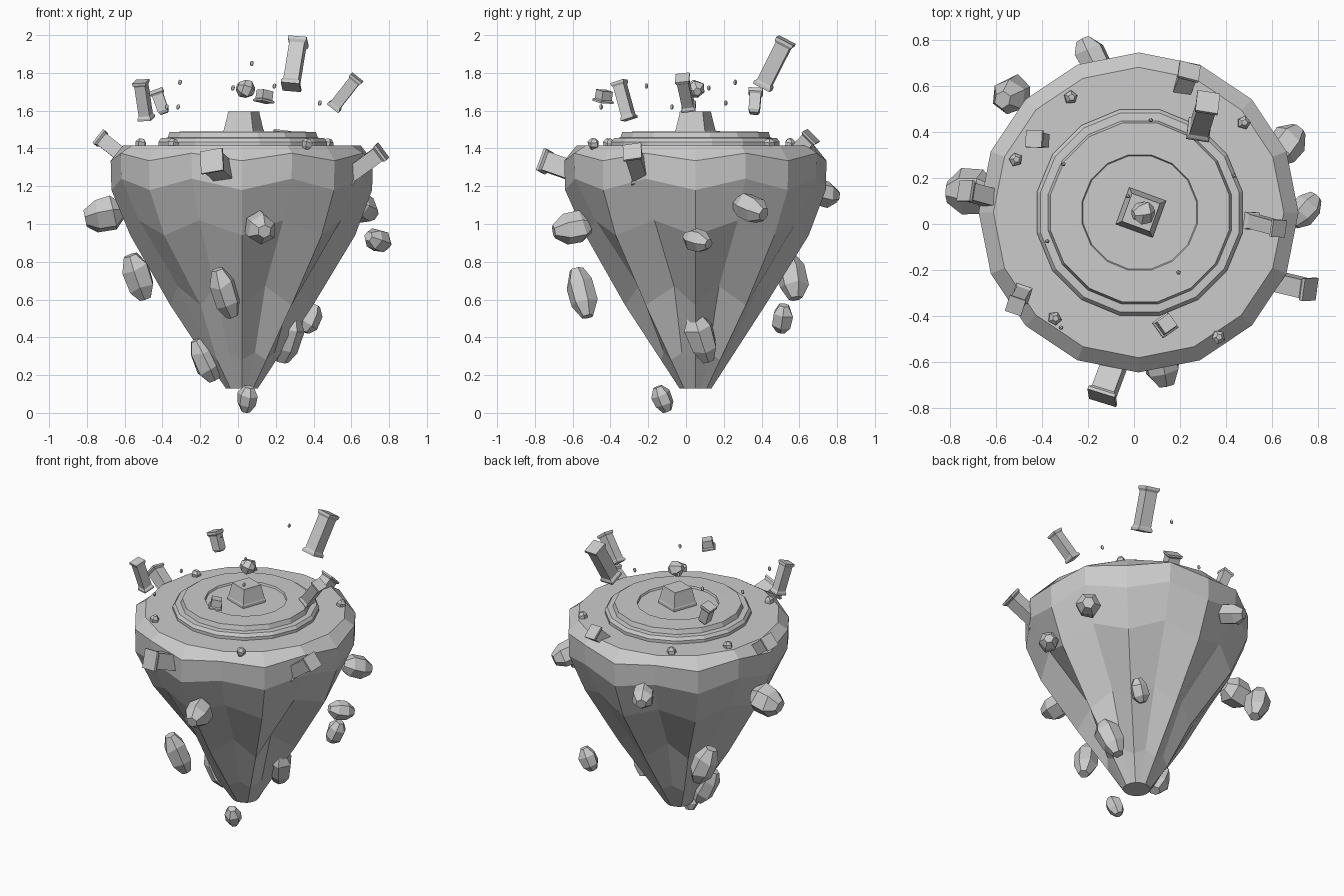
import bpy, math, random
from mathutils import Vector

random.seed(4)
CX, CY = 0.02, 0.05


def mesh_object(name, verts, faces):
    mesh = bpy.data.meshes.new(name)
    mesh.from_pydata(verts, [], faces)
    mesh.update()
    obj = bpy.data.objects.new(name, mesh)
    bpy.context.collection.objects.link(obj)
    return obj


def skin(rings, n):
    """Faces joining stacked rings of n points, capped at both ends."""
    faces = [tuple(reversed(range(n)))]
    for r in range(rings - 1):
        for i in range(n):
            j = (i + 1) % n
            faces.append((r * n + i, r * n + j, (r + 1) * n + j, (r + 1) * n + i))
    faces.append(tuple(range((rings - 1) * n, rings * n)))
    return faces


def spun(name, p0, p1, radius, profile, n, twist=0.0, jitter=0.0):
    """Sweep a (fraction, relative radius) profile along the line p0-p1."""
    p0, p1 = Vector(p0), Vector(p1)
    axis = p1 - p0
    q = axis.to_track_quat('Z', 'Y')
    verts = []
    for t, r in profile:
        for i in range(n):
            a = twist + math.tau * i / n
            k = radius * r * (1 + random.uniform(-jitter, jitter))
            dt = random.uniform(-jitter, jitter) * 0.5 * axis.length
            dt = dt if 0 < t < 1 else 0
            off = Vector((k * math.cos(a), k * math.sin(a), t * axis.length + dt))
            verts.append(p0 + q @ off)
    return mesh_object(name, verts, skin(len(profile), n))


# floating island body: faceted tapering rock with gouges in the lower half
N = 16
levels = [(0.13, 0.085, 0), (0.30, 0.185, 0.02), (0.62, 0.365, 0.05), (0.98, 0.59, 0.04),
          (1.21, 0.69, 0.03), (1.355, 0.694, 0.02), (1.415, 0.63, 0)]
gouges = {1: 0.88, 5: 0.86, 6: 0.9, 10: 0.84, 13: 0.9, 15: 0.82}
verts = []
for k, (z, r, dz) in enumerate(levels):
    for i in range(N):
        a = math.tau * i / N
        f = gouges.get(i, 1.02) if k == 2 else 1.0
        if k == 3 and i in gouges:
            f = 0.98
        if k in (1, 2, 3):
            f *= random.uniform(0.98, 1.02)
        zz = z + (dz if i % 2 else -dz)
        verts.append((CX + r * f * math.cos(a), CY + r * f * math.sin(a), zz))
mesh_object("island", verts, skin(len(levels), N))

# stepped round platform with shallow centre recess
steps = [(1.39, 0.455), (1.435, 0.455), (1.455, 0.44), (1.457, 0.405),
         (1.488, 0.395), (1.489, 0.255), (1.477, 0.25)]
verts = [(CX + 0.005 + r * math.cos(math.tau * (i + 0.5) / N),
          CY + r * math.sin(math.tau * (i + 0.5) / N), z)
         for z, r in steps for i in range(N)]
mesh_object("platform", verts, skin(len(steps), N))

# square pedestal in the middle
spun("pedestal", (0.03, 0.05, 1.46), (0.03, 0.05, 1.595), 0.12,
     [(0, 1), (0.25, 1), (0.3, 0.96), (0.9, 0.78), (1, 0.76)], 4, math.radians(25))

# columns: square shafts with caps, whole ones floating or stuck in the rim
whole = [(0, 1), (0.06, 1), (0.11, 0.82), (0.89, 0.82), (0.94, 1), (1, 1)]
broken = [(0, 0.55), (0.12, 0.78), (0.78, 0.8), (0.86, 1), (1, 1)]
columns = [
    ("column_tall", (0.28, 0.405, 1.725), (0.32, 0.53, 1.972), 0.07, whole),
    ("column_left", (-0.485, -0.30, 1.555), (-0.515, -0.355, 1.755), 0.052, whole),
    ("column_broken", (-0.39, 0.36, 1.585), (-0.435, 0.37, 1.71), 0.053, broken),
    ("column_right", (0.505, 0.015, 1.615), (0.63, -0.02, 1.775), 0.053, whole),
    ("column_stub", (0.145, -0.43, 1.715), (0.135, -0.44, 1.645), 0.058, broken[1:]),
    ("column_rim_left", (-0.57, 0.10, 1.33), (-0.735, 0.145, 1.46), 0.065, whole),
    ("column_rim_front", (-0.06, -0.54, 1.26), (-0.14, -0.755, 1.335), 0.088, whole),
    ("column_rim_back", (0.19, 0.54, 1.33), (0.24, 0.665, 1.465), 0.066, whole),
    ("column_rim_right", (0.58, -0.24, 1.25), (0.765, -0.285, 1.385), 0.07, whole),
]
for name, p0, p1, r, prof in columns:
    spun(name, p0, p1, r, prof, 4, math.radians(55))

# faceted rocks: (centre, half axis vector, radius)
rock = [(0, 0.45), (0.28, 0.95), (0.7, 1.0), (1, 0.47)]
rocks = [
    ((-0.71, 0.14, 1.05), (-0.10, 0, -0.02), 0.095),
    ((-0.53, 0.56, 0.72), (-0.04, -0.02, 0.115), 0.08),
    ((-0.07, -0.55, 0.635), (-0.04, -0.03, 0.125), 0.075),
    ((0.12, -0.60, 0.98), (0.02, -0.10, -0.02), 0.082),
    ((0.74, 0.06, 0.915), (0.05, 0.06, -0.02), 0.062),
    ((0.66, 0.34, 1.08), (0.055, 0.07, -0.03), 0.078),
    ((-0.18, 0.72, 1.165), (-0.04, 0.08, -0.02), 0.07),
    ((0.38, 0.51, 0.50), (0.03, 0.01, 0.07), 0.058),
    ((0.26, 0.08, 0.40), (0.03, -0.04, 0.125), 0.08),
    ((-0.175, 0.03, 0.28), (0.05, 0.02, -0.105), 0.07),
    ((0.05, -0.125, 0.073), (0.01, -0.025, 0.065), 0.056),
    ((0.04, 0.05, 1.715), (0.043, 0.01, -0.015), 0.05),
]
for i, (c, h, r) in enumerate(rocks):
    c, h = Vector(c), Vector(h)
    spun(f"rock_{i + 1}", c - h, c + h, r, rock, 6, random.random(), 0.1)

# pebbles resting on the rim and tiny chips in the air
pebbles = [(-0.28, 0.55), (0.47, 0.44), (-0.35, -0.41), (0.36, -0.49), (-0.52, 0.28)]
for i, (x, y) in enumerate(pebbles):
    spun(f"pebble_{i + 1}", (x, y, 1.395), (x + 0.01, y, 1.452), 0.03, rock, 5, i, 0.1)
chips = [(0.07, 0.45, 1.85), (0.43, 0.21, 1.64), (-0.31, 0.26, 1.75),
         (-0.38, -0.075, 1.62), (0.19, -0.21, 1.73), (-0.03, 0.12, 1.72), (-0.32, -0.45, 1.62)]
for i, (x, y, z) in enumerate(chips):
    spun(f"chip_{i + 1}", (x, y, z - 0.013), (x + 0.006, y, z + 0.013), 0.01, rock, 5)
